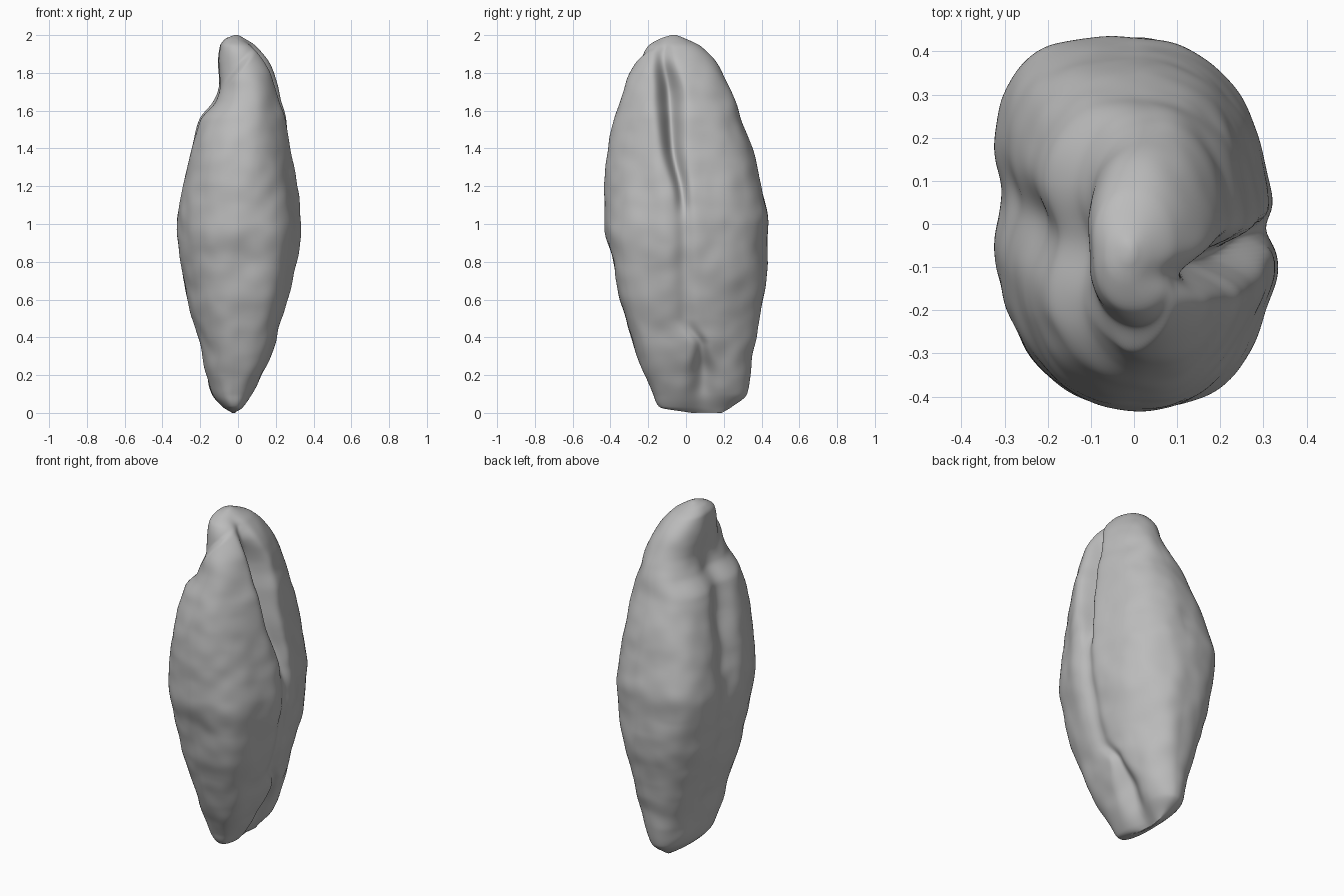
import bpy
import bmesh
import math
from mathutils import Vector, noise

if "Cube" in bpy.data.objects:
    bpy.data.objects.remove(bpy.data.objects["Cube"], do_unlink=True)

SEGMENTS, RINGS = 260, 190

# Outline of the husk: height, right edge, left edge, front edge, back edge
OUTLINE = [
    (0, -.03, 0, .03, .19),
    (.03, -.08, .03, -.14, .24),
    (.1, -.14, .08, -.18, .32),
    (.2, -.17, .13, -.22, .34),
    (.4, -.22, .2, -.29, .37),
    (.8, -.31, .3, -.39, .43),
    (1, -.33, .32, -.43, .43),
    (1.2, -.3, .31, -.43, .4),
    (1.4, -.26, .28, -.41, .35),
    (1.55, -.22, .26, -.38, .3),
    (1.65, -.14, .23, -.35, .27),
    (1.75, -.11, .21, -.32, .22),
    (1.85, -.11, .17, -.27, .16),
    (1.94, -.1, .1, -.21, .08),
    (1.98, -.07, .04, -.14, 0),
    (2, -.02, 0, -.08, -.05),
]

# Seam on the left flank: height, position along y, depth, width
LEFT_SEAM = [
    (0, .09, .03, .08),
    (.2, .09, .06, .06),
    (.36, .08, .03, .03),
    (.5, 0, .015, .04),
    (1, -.01, .02, .04),
    (1.15, -.02, .05, .03),
    (1.4, -.07, .11, .04),
    (1.7, -.09, .12, .05),
    (1.9, -.12, .04, .04),
    (2, -.12, 0, .04),
]

# Wide hollow on the right flank, same columns
RIGHT_HOLLOW = [
    (0, .08, 0, .06),
    (.4, .05, .01, .08),
    (1, .07, .02, .08),
    (1.4, 0, .05, .09),
    (1.7, -.06, .03, .09),
    (2, -.08, 0, .06),
]


def sample(table, z):
    """Smooth Hermite interpolation of a table keyed by its first column."""
    i = 0
    while i < len(table) - 2 and z > table[i + 1][0]:
        i += 1
    p, q = table[i], table[i + 1]
    before, after = table[max(i - 1, 0)], table[min(i + 2, len(table) - 1)]
    span = q[0] - p[0]
    t = (z - p[0]) / span
    result = []
    for c in range(1, len(p)):
        # Limited slopes stop the curve from overshooting
        mid = (q[c] - p[c]) / span
        s0 = (p[c] - before[c]) / (p[0] - before[0]) if i > 0 else mid
        s1 = (after[c] - q[c]) / (after[0] - q[0]) if after is not q else mid
        m0 = 2 * s0 * mid / (s0 + mid) if s0 * mid > 0 else 0
        m1 = 2 * s1 * mid / (s1 + mid) if s1 * mid > 0 else 0
        h = t * t * (3 - 2 * t)
        result.append(p[c] + (q[c] - p[c]) * h
                      + span * t * (1 - t) * (m0 * (1 - t) - m1 * t))
    return result


def smoothstep(value):
    value = min(max(value, 0), 1)
    return value * value * (3 - 2 * value)


def bell(value, width):
    return math.exp(-(value / width) ** 2)


def husk_point(angle, z):
    right, left, front, back = sample(OUTLINE, z)
    c, s = math.cos(angle), math.sin(angle)

    # Two opposite corners are squarer than the others
    power = 2.15
    if c < 0 < s:
        power += 1.3 * bell(z - 1, .55)
    elif s < 0 < c:
        power += 1.3 * bell(z - .4, .6)
    radius = (abs(c) ** power + abs(s) ** power) ** (-1 / power)
    x = (left + right) / 2 + (left - right) / 2 * c * radius
    y = (front + back) / 2 + (back - front) / 2 * s * radius

    # Flank seams, with a slight swelling of the front lip
    if c > 0:
        place, depth, width = sample(LEFT_SEAM, z)
        fade = smoothstep(c * 2)
        x -= fade * depth * bell(y - place, width)
        x += fade * .015 * bell(y - place + .1, .06) * smoothstep(z) * smoothstep(2 - z)
    else:
        place, depth, width = sample(RIGHT_HOLLOW, z)
        x += smoothstep(-c * 2) * depth * bell(y - place, width)

    # Diagonal rim where the front leaf wraps around the tip
    if s < 0:
        above = z - 1.79 - 1.18 * x
        rim = smoothstep(above / .06) * smoothstep(-s * 2) * smoothstep((2 - z) / .2)
        y += .04 * rim * smoothstep((.14 - x) / .08)

    # Uneven skin
    p = Vector((x, y, z))
    bumps = .011 * noise.noise(p * 4.5) + .005 * noise.noise(p * 10)
    bumps *= smoothstep(z / .15) * smoothstep((2 - z) / .15)
    return p + Vector((c, s, 0)) * bumps


# Husk: rings lofted from base to tip, closer together at the ends
bm = bmesh.new()
rings = []
for j in range(RINGS + 1):
    t = j / RINGS
    z = 2 * (.5 * t + .5 * (1 - math.cos(math.pi * t)) / 2)
    rings.append([bm.verts.new(husk_point(math.tau * i / SEGMENTS, z))
                  for i in range(SEGMENTS)])
for low, high in zip(rings, rings[1:]):
    for i in range(SEGMENTS):
        k = (i + 1) % SEGMENTS
        bm.faces.new((low[i], low[k], high[k], high[i]))

# Close the base and tip with fans
for ring in (rings[0], rings[-1]):
    total = Vector()
    for v in ring:
        total += v.co
    centre = bm.verts.new(total / SEGMENTS)
    for i in range(SEGMENTS):
        bm.faces.new((centre, ring[i], ring[(i + 1) % SEGMENTS]))
bmesh.ops.recalc_face_normals(bm, faces=bm.faces[:])
for face in bm.faces:
    face.smooth = True

mesh = bpy.data.meshes.new("seed_husk")
bm.to_mesh(mesh)
bm.free()
husk = bpy.data.objects.new("seed_husk", mesh)
bpy.context.collection.objects.link(husk)

# Plain grey skin
grey = bpy.data.materials.new("light_grey")
grey.use_nodes = True
colour = (.5, .5, .5, 1)
grey.diffuse_color = colour
grey.node_tree.nodes["Principled BSDF"].inputs["Base Color"].default_value = colour
mesh.materials.append(grey)
